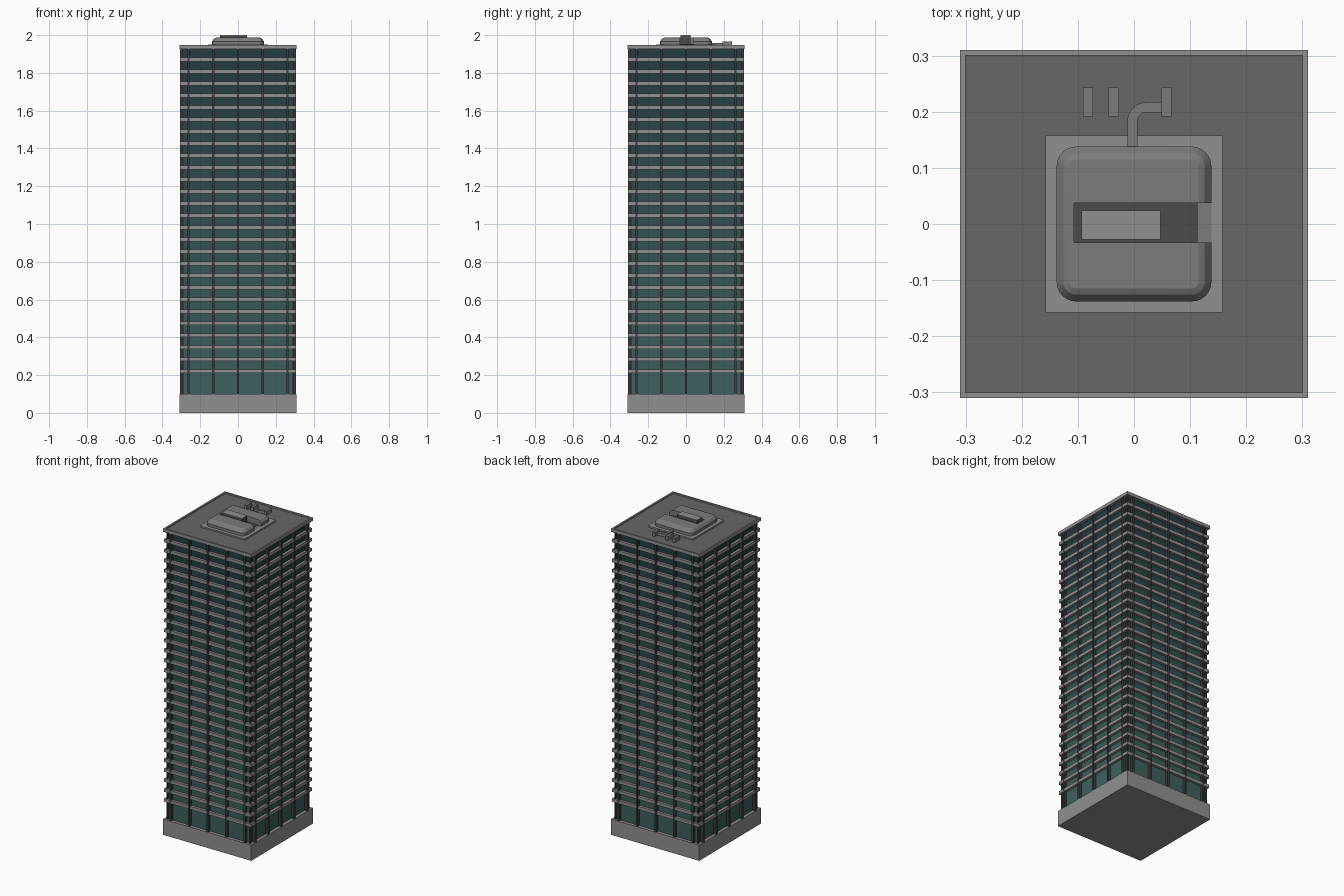
import bpy, bmesh, math
from mathutils import Matrix, Vector

if "Cube" in bpy.data.objects:
    bpy.data.objects.remove(bpy.data.objects["Cube"])


def material(name, rgb):
    m = bpy.data.materials.new(name)
    m.diffuse_color = (*rgb, 1)
    m.use_nodes = True
    m.node_tree.nodes["Principled BSDF"].inputs["Base Color"].default_value = m.diffuse_color
    return m


concrete = material("concrete", (0.28, 0.28, 0.28))
roofing = material("roofing", (0.135, 0.135, 0.135))
metal = material("plant_metal", (0.2, 0.2, 0.2))
shade = material("slot_shade", (0.07, 0.07, 0.07))
dark = material("dark_metal", (0.045, 0.045, 0.045))


def finish(name, bm, mat):
    bmesh.ops.recalc_face_normals(bm, faces=bm.faces)
    me = bpy.data.meshes.new(name)
    bm.to_mesh(me)
    bm.free()
    ob = bpy.data.objects.new(name, me)
    bpy.context.collection.objects.link(ob)
    me.materials.append(mat)
    return ob


def add_box(bm, x0, x1, y0, y1, z0, z1):
    mat = (Matrix.Translation(((x0 + x1) / 2, (y0 + y1) / 2, (z0 + z1) / 2))
           @ Matrix.Diagonal((x1 - x0, y1 - y0, z1 - z0, 1)))
    bmesh.ops.create_cube(bm, size=1, matrix=mat)


def boxes(name, items, mat=concrete):
    bm = bmesh.new()
    for b in items:
        add_box(bm, *b)
    return finish(name, bm, mat)


def square(r, z0, z1):
    return (-r, r, -r, r, z0, z1)


def loft(name, rings, mat):
    bm = bmesh.new()
    loops = [[bm.verts.new(p) for p in ring] for ring in rings]
    n = len(loops[0])
    for a, b in zip(loops, loops[1:]):
        for i in range(n):
            bm.faces.new((a[i], a[(i + 1) % n], b[(i + 1) % n], b[i]))
    bm.faces.new(loops[0])
    bm.faces.new(loops[-1])
    return finish(name, bm, mat)


def rounded_square(r, corner, z, steps=6):
    pts = []
    for q, (sx, sy) in enumerate(((1, 1), (-1, 1), (-1, -1), (1, -1))):
        for i in range(steps + 1):
            t = math.pi / 2 * (q + i / steps)
            pts.append((sx * (r - corner) + corner * math.cos(t),
                        sy * (r - corner) + corner * math.sin(t), z))
    return pts


# Tower: plinth and floor bands
PITCH = 0.0635
boxes("plinth", [square(0.31, 0, 0.1)])
boxes("floor_bands", [square(0.306, 0.21 + i * PITCH, 0.23 + i * PITCH)
                      for i in range(27)])

# Glass core in storeys that darken upwards, joints hidden behind the bands
levels = [0.1] + [0.22 + i * PITCH for i in range(0, 27, 3)] + [1.93]
low, high = Vector((0.047, 0.115, 0.112)), Vector((0.018, 0.045, 0.052))
for i, (z0, z1) in enumerate(zip(levels, levels[1:])):
    tint = low.lerp(high, i / (len(levels) - 2))
    boxes(f"glass_core_{i}", [square(0.29, z0, z1)], material(f"glass_{i}", tint))

# Vertical mullions on all four sides, and corner posts
bars = []
for u in (-0.262, -0.131, 0, 0.131, 0.262):
    for s in (-1, 1):
        lo, hi = sorted((s * 0.28, s * 0.308))
        bars.append((u - 0.006, u + 0.006, lo, hi, 0.1, 1.93))
        bars.append((lo, hi, u - 0.006, u + 0.006, 0.1, 1.93))
boxes("mullions", bars, dark)
boxes("corner_posts", [(sx * 0.292 - 0.005, sx * 0.292 + 0.005,
                        sy * 0.292 - 0.005, sy * 0.292 + 0.005, 0.1, 1.93)
                       for sx in (-1, 1) for sy in (-1, 1)], dark)

# Roof slab with its raised parapet rim and darker roof surface
bm = bmesh.new()
add_box(bm, *square(0.31, 1.927, 1.948))
bm.faces.ensure_lookup_table()
top = max(bm.faces, key=lambda f: f.calc_center_median().z)
bmesh.ops.inset_individual(bm, faces=[top], thickness=0.01, use_even_offset=True)
down = bmesh.ops.extrude_discrete_faces(bm, faces=[top])["faces"][0]
bmesh.ops.translate(bm, verts=down.verts, vec=(0, 0, -0.008))
down.material_index = 1
slab = finish("roof_slab", bm, concrete)
slab.data.materials.append(roofing)
boxes("plant_pad", [square(0.158, 1.938, 1.949)])

# Rooftop plant housing with sloped rounded rim and a slot open to +x
housing = loft("plant_housing", [rounded_square(r, c, z) for r, c, z in (
    (0.138, 0.035, 1.947), (0.138, 0.035, 1.967),
    (0.126, 0.023, 1.982), (0.115, 0.012, 1.987))], metal)
cutter = boxes("slot_cutter", [(-0.107, 0.2, -0.033, 0.037, 1.9495, 2.05)], metal)
cutter.hide_render = True
mod = housing.modifiers.new("slot", 'BOOLEAN')
mod.object = cutter
mod.operation = 'DIFFERENCE'
mod.solver = 'EXACT'
bpy.context.view_layer.objects.active = housing
housing.select_set(True)
bpy.ops.object.modifier_apply(modifier="slot")
bpy.data.objects.remove(cutter)
bpy.ops.object.shade_smooth_by_angle(angle=math.radians(18))
housing.select_set(False)
boxes("slot_floor", [(-0.107, 0.113, -0.033, 0.037, 1.947, 1.953)], shade)
boxes("plant_core", [(-0.094, 0.047, -0.028, 0.024, 1.945, 1.996)], shade)
boxes("plant_core_lid", [(-0.094, 0.047, -0.028, 0.024, 1.996, 2.0)])

# Vents and the bent duct behind the housing
boxes("roof_vents", [(x - 0.009, x + 0.009, 0.192, 0.243, 1.936, 1.966)
                     for x in (-0.082, -0.036, 0.058)], metal)
path = [(Vector((-0.003, 0.13)), Vector((1, 0)))]
for i in range(7):
    t = math.pi / 2 * i / 6
    out = Vector((math.cos(t), -math.sin(t)))
    path.append((Vector((0.022, 0.183)) - 0.025 * out, out))
path.append((Vector((0.052, 0.208)), Vector((0, -1))))
rings = []
for c, n in path:
    rings.append([(c.x + s * 0.009 * n.x, c.y + s * 0.009 * n.y, z)
                  for s, z in ((-1, 1.938), (1, 1.938), (1, 1.958), (-1, 1.958))])
loft("bent_duct", rings, metal)
